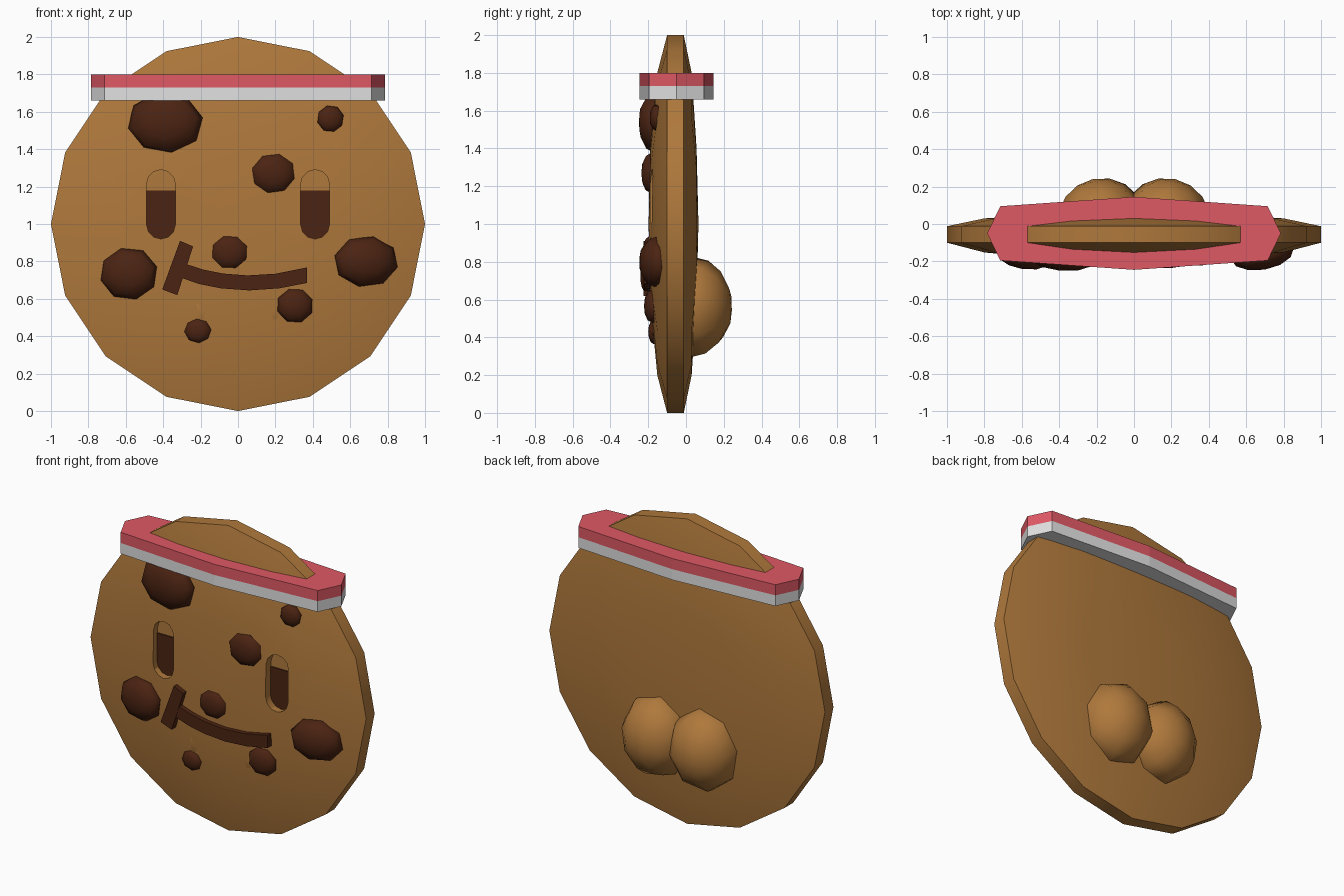
import bpy, bmesh, math
from mathutils import Matrix, Vector

if "Cube" in bpy.data.objects:
    bpy.data.objects.remove(bpy.data.objects["Cube"])


def material(name, rgb):
    m = bpy.data.materials.new(name)
    m.diffuse_color = (*rgb, 1)
    m.use_nodes = True
    m.node_tree.nodes["Principled BSDF"].inputs["Base Color"].default_value = m.diffuse_color
    return m


COOKIE = material("baked cookie", (0.43, 0.19, 0.045))
CHOC = material("dark chocolate", (0.07, 0.017, 0.006))
RED = material("coral red", (0.74, 0.10, 0.13))
WHITE = material("white", (0.75, 0.75, 0.75))


def finish(name, bm, mat, angle=None):
    bmesh.ops.recalc_face_normals(bm, faces=bm.faces[:])
    me = bpy.data.meshes.new(name)
    bm.to_mesh(me)
    bm.free()
    me.materials.append(mat)
    ob = bpy.data.objects.new(name, me)
    bpy.context.collection.objects.link(ob)
    if angle:
        smooth(ob, angle)
    return ob


def smooth(ob, angle):
    bpy.ops.object.select_all(action='DESELECT')
    ob.select_set(True)
    bpy.context.view_layer.objects.active = ob
    bpy.ops.object.shade_smooth_by_angle(angle=math.radians(angle))


def prism(name, outline, a, b, mat, axis='y'):
    """Extrude an outline from a to b along y (outline is x,z) or z (outline is x,y)."""
    bm = bmesh.new()
    place = (lambda p, t: (p[0], t, p[1])) if axis == 'y' else (lambda p, t: (p[0], p[1], t))
    lo = [bm.verts.new(place(p, a)) for p in outline]
    hi = [bm.verts.new(place(p, b)) for p in outline]
    bm.faces.new(lo)
    bm.faces.new(hi)
    n = len(outline)
    for i in range(n):
        bm.faces.new((lo[i], lo[(i + 1) % n], hi[(i + 1) % n], hi[i]))
    return finish(name, bm, mat)


def lump(name, centre, radii, seg, rings, roll, turn, mat):
    """Low-poly ellipsoid whose pole points along y."""
    bm = bmesh.new()
    bmesh.ops.create_uvsphere(bm, u_segments=seg, v_segments=rings, radius=1)
    spin = Matrix.Rotation(math.radians(90), 4, 'X') @ Matrix.Rotation(math.radians(roll), 4, 'Z')
    bmesh.ops.transform(bm, verts=bm.verts[:], matrix=Matrix.Translation(centre)
                        @ Matrix.Rotation(math.radians(turn), 4, 'Z')
                        @ Matrix.Diagonal((*radii, 1)) @ spin)
    return finish(name, bm, mat, 60)


# Cookie disc: sixteen-sided, domed front and back
PROFILE = [(0, -0.198), (0.4, -0.19), (0.8, -0.152), (1, -0.1), (1, -0.012), (0.8, 0.03), (0.4, 0.056), (0, 0.066)]
bm = bmesh.new()
rows = []
for r, y in PROFILE:
    n = 16 if r else 1
    rows.append([bm.verts.new((r * math.sin(k * math.tau / 16), y, 1 + r * math.cos(k * math.tau / 16)))
                 for k in range(n)])
for a, b in zip(rows, rows[1:]):
    for k in range(16):
        quad = [a[k % len(a)], a[(k + 1) % len(a)], b[(k + 1) % len(b)], b[k % len(b)]]
        bm.faces.new(list(dict.fromkeys(quad)))
cookie = finish("cookie_body", bm, COOKIE)

# Eye sockets cut into the face, with chocolate filling the lower part
W, EYE_LOW, EYE_HIGH = 0.077, 0.92, 1.29


def arc(cx, cz, start):
    return [(cx + W * math.cos(math.radians(start + 30 * i)),
             cz + W * math.sin(math.radians(start + 30 * i))) for i in range(7)]


for side, label in ((-1, "left"), (1, "right")):
    cx = side * 0.412
    bottom = arc(cx, EYE_LOW + W, 180)
    cutter = prism("eye_cutter", bottom + arc(cx, EYE_HIGH - W, 0), -0.4, -0.135, COOKIE)
    cutter.hide_render = True
    mod = cookie.modifiers.new("socket", 'BOOLEAN')
    mod.operation, mod.solver, mod.object = 'DIFFERENCE', 'EXACT', cutter
    bpy.context.view_layer.objects.active = cookie
    bpy.ops.object.modifier_apply(modifier=mod.name)
    bpy.data.objects.remove(cutter)
    prism(label + "_eye", bottom + [(cx + W, 1.18), (cx - W, 1.18)], -0.142, -0.134, CHOC)
smooth(cookie, 30)

# Smile: a curved bar with a slanted cheek crease
top = [(-0.29, 0.79), (-0.19, 0.757), (-0.08, 0.735), (0.05, 0.725), (0.2, 0.734), (0.37, 0.768)]
low = [(0.37, 0.685), (0.22, 0.656), (0.06, 0.645), (-0.09, 0.656), (-0.21, 0.68), (-0.32, 0.718)]
prism("smile", top + low, -0.222, -0.15, CHOC)
prism("smile_crease", [(-0.31, 0.91), (-0.24, 0.88), (-0.325, 0.62), (-0.405, 0.65)], -0.224, -0.14, CHOC)


def front_y(x, z):
    r = math.hypot(x, z - 1)
    for (r0, y0), (r1, y1) in zip(PROFILE[:3], PROFILE[1:4]):
        if r <= r1:
            return y0 + (y1 - y0) * (r - r0) / (r1 - r0)
    return -0.1


# Chocolate chips: x, z, half width, half height, half depth, roll
CHIPS = [(-0.39, 1.54, 0.205, 0.165, 0.085, 10), (0.495, 1.562, 0.073, 0.073, 0.035, 15),
         (0.19, 1.27, 0.118, 0.107, 0.045, 30), (-0.045, 0.85, 0.098, 0.09, 0.035, 20),
         (-0.585, 0.735, 0.158, 0.142, 0.075, 15), (0.685, 0.80, 0.175, 0.138, 0.085, 32),
         (0.305, 0.565, 0.1, 0.095, 0.045, 20), (-0.215, 0.43, 0.072, 0.066, 0.03, 5)]
for i, (x, z, rx, rz, ry, roll) in enumerate(CHIPS):
    lump(f"chip_{i + 1}", Vector((x, front_y(x, z), z)), (rx, ry, rz), 8, 6, roll, 14 * x, CHOC)

# Two rounded lumps on the back
for side, label in ((-1, "left"), (1, "right")):
    lump(label + "_back_lump", Vector((side * 0.175, 0.03, 0.56)), (0.235, 0.215, 0.27),
         8, 8, side * 10, -side * 12, COOKIE)

# Headband: two stacked flat rings around the top
band = [(-0.785, -0.05), (-0.715, -0.195), (0, -0.245), (0.715, -0.195),
        (0.785, -0.05), (0.715, 0.095), (0, 0.145), (-0.715, 0.095)]
prism("headband_lower", band, 1.66, 1.73, WHITE, 'z')
prism("headband_upper", band, 1.73, 1.80, RED, 'z')
